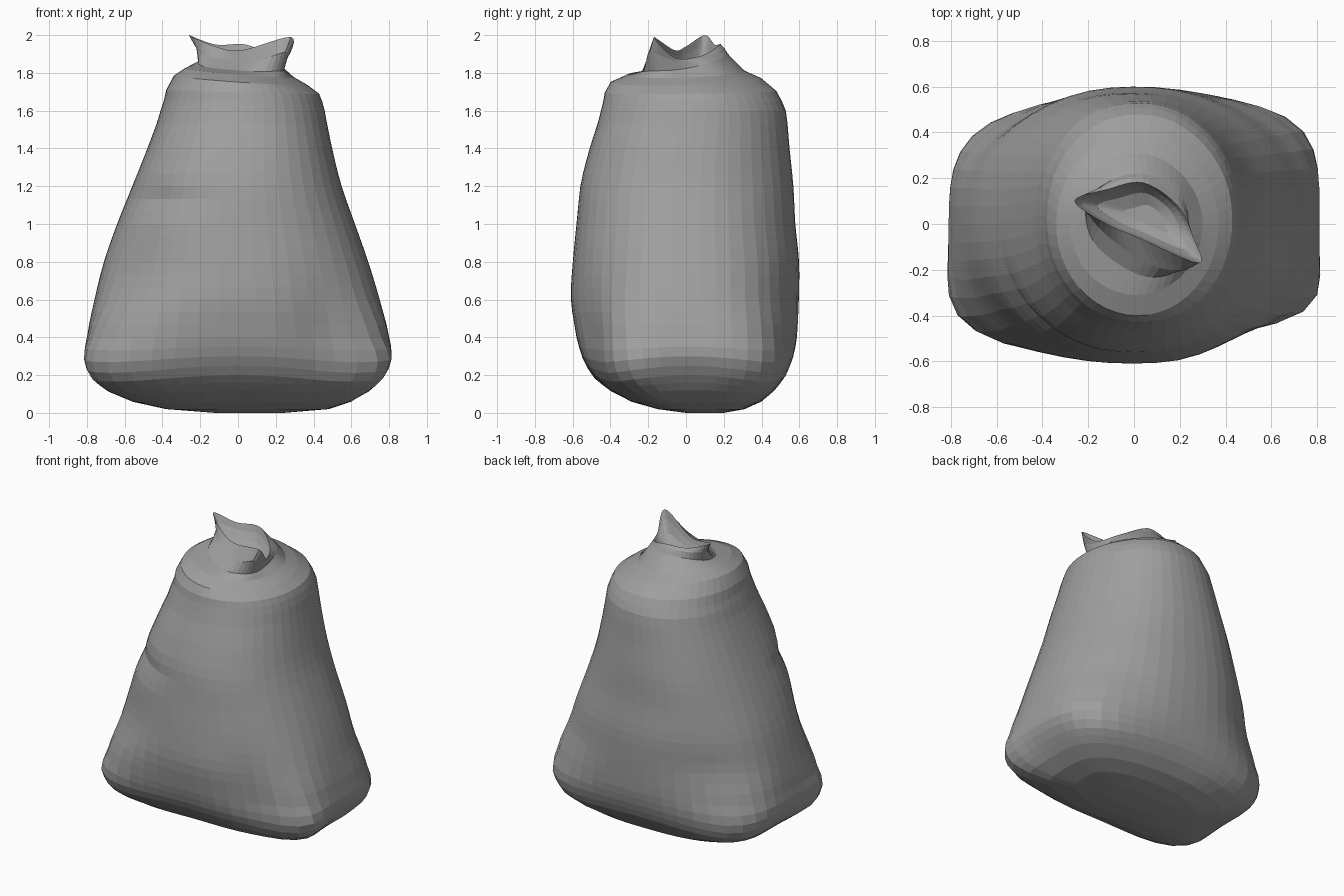
import bpy
import bmesh
from math import sin, cos, pi, exp, atan2
from mathutils import Vector

cube = bpy.data.objects.get("Cube")
if cube:
    bpy.data.objects.remove(cube, do_unlink=True)

COLUMNS = 48

# Body rings: height, x min, x max, y min, y max, squareness
BODY = [
    (0.0, -0.12, 0.24, 0.0, 0.2, 2.4),
    (0.02, -0.38, 0.48, -0.15, 0.31, 2.7),
    (0.06, -0.56, 0.6, -0.29, 0.4, 3.1),
    (0.12, -0.69, 0.69, -0.4, 0.47, 3.6),
    (0.2, -0.77, 0.76, -0.49, 0.53, 4),
    (0.3, -0.81, 0.81, -0.55, 0.57, 4),
    (0.4, -0.8, 0.8, -0.58, 0.59, 3.3),
    (0.6, -0.76, 0.75, -0.61, 0.6, 2.55),
    (0.8, -0.71, 0.69, -0.6, 0.6, 2.35),
    (1.0, -0.64, 0.62, -0.58, 0.58, 2.3),
    (1.2, -0.56, 0.55, -0.56, 0.57, 2.3),
    (1.4, -0.48, 0.5, -0.51, 0.55, 2.3),
    (1.6, -0.41, 0.46, -0.45, 0.53, 2.2),
    (1.7, -0.38, 0.43, -0.43, 0.48, 2.1),
    (1.76, -0.34, 0.37, -0.4, 0.4, 2),
    (1.8, -0.28, 0.3, -0.31, 0.31, 2),
]

# Gathered neck loops, one point every eighth of a turn from +x
NECK = [(0.24, -0.02, 1.82), (0.2, 0.14, 1.86), (0.04, 0.22, 1.9), (-0.12, 0.18, 1.89),
        (-0.21, 0.07, 1.86), (-0.16, -0.1, 1.83), (0.05, -0.23, 1.81), (0.22, -0.18, 1.81)]
LIP = [(0.25, -0.04, 1.86), (0.19, 0.11, 1.88), (0.04, 0.2, 1.93), (-0.12, 0.17, 1.93),
       (-0.22, 0.1, 1.93), (-0.13, -0.04, 1.88), (0.08, -0.18, 1.86), (0.25, -0.19, 1.91)]
RIM = [(0.26, -0.06, 1.88), (0.19, 0.08, 1.89), (0.04, 0.18, 1.95), (-0.12, 0.15, 1.95),
       (-0.26, 0.1, 2.0), (-0.12, 0.0, 1.94), (0.02, -0.06, 1.92), (0.28, -0.17, 1.99)]

# Dents (negative) and bulges: amount, height, height spread, direction, direction spread
DENTS = [
    (-0.045, 1.13, 0.07, -2.3, 0.45),
    (-0.11, 0.34, 0.32, -0.95, 0.28),
    (0.04, 0.2, 0.15, -0.55, 0.2),
    (0.03, 0.25, 0.15, -2.55, 0.25),
    (-0.04, 0.75, 0.2, -2.3, 0.4),
    (-0.09, 0.4, 0.4, 2.25, 0.4),
    (-0.04, 0.4, 0.35, 0.95, 0.3),
    (-0.035, 1.4, 0.5, 0.8, 0.5),
]


def spline(a, b, c, d, t):
    """Smooth step between b and c."""
    return [q + 0.5 * t * (r - p + t * (2 * p - 5 * q + 4 * r - s + t * (3 * (q - r) + s - p)))
            for p, q, r, s in zip(a, b, c, d)]


def bump(value, centre, width):
    return exp(-((value - centre) / width) ** 2)


def body_ring(row):
    z, x0, x1, y0, y1, power = row
    lean = 0.025 * min(1, max(0, (z - 1.66) / 0.1))
    points = []
    for i in range(COLUMNS):
        a = 2 * pi * i / COLUMNS
        r = (abs(cos(a)) ** power + abs(sin(a)) ** power) ** (-1 / power)
        u, v = r * cos(a), r * sin(a)
        x, y = (x0 + x1) / 2 + u * (x1 - x0) / 2, (y0 + y1) / 2 + v * (y1 - y0) / 2
        turn = atan2(v, u)
        grow = 1 + sum(amount * bump(z, height, rise) * bump(turn, way, spread)
                       for amount, height, rise, way, spread in DENTS)
        # bottom corners sag, shoulders lean
        sag = 0.2 * (r - 1) * bump(z, 0.24, 0.14)
        points.append(Vector((x * grow, y * grow, z - sag + lean * (0.4 * v - u))))
    return points


def loop_ring(keys):
    n, steps = len(keys), COLUMNS // len(keys)
    return [Vector(spline(keys[k - 1], keys[k], keys[(k + 1) % n], keys[(k + 2) % n], s / steps))
            for k in range(n) for s in range(steps)]


# Body, with extra rings between the distant keys
rings = []
last = len(BODY) - 1
for k in range(last):
    gap = BODY[k + 1][0] - BODY[k][0]
    steps = 3 if gap > 0.15 else 2 if gap > 0.07 else 1
    for s in range(steps):
        t = s / steps
        row = spline(BODY[max(k - 1, 0)], BODY[k], BODY[k + 1], BODY[min(k + 2, last)], t)
        row[0] = BODY[k][0] + gap * t
        rings.append(body_ring(row))
rings.append(body_ring(BODY[last]))

# Neck, rim and the hollow mouth inside it
rim = loop_ring(RIM)
rings += [loop_ring(NECK), loop_ring(LIP), rim]
floor = Vector((0.07, 0.03, 1.83))
for inward, drop in ((0.1, 0.35), (0.3, 0.75), (0.65, 0.97)):
    rings.append([Vector((*p.lerp(floor, inward).xy, p.lerp(floor, drop).z)) for p in rim])

bm = bmesh.new()
loops = [[bm.verts.new(p) for p in ring] for ring in rings]
for low, high in zip(loops, loops[1:]):
    for i in range(COLUMNS):
        j = (i + 1) % COLUMNS
        bm.faces.new((low[i], low[j], high[j], high[i]))
bm.faces.new(loops[0][::-1])
bm.faces.new(loops[-1])
bmesh.ops.recalc_face_normals(bm, faces=bm.faces)
mesh = bpy.data.meshes.new("sack")
bm.to_mesh(mesh)
bm.free()
sack = bpy.data.objects.new("sack", mesh)
bpy.context.collection.objects.link(sack)

# Plain grey cloth
cloth = bpy.data.materials.new("grey_cloth")
cloth.use_nodes = True
grey = (0.35, 0.35, 0.35, 1)
cloth.diffuse_color = grey
cloth.node_tree.nodes["Principled BSDF"].inputs["Base Color"].default_value = grey
mesh.materials.append(cloth)
